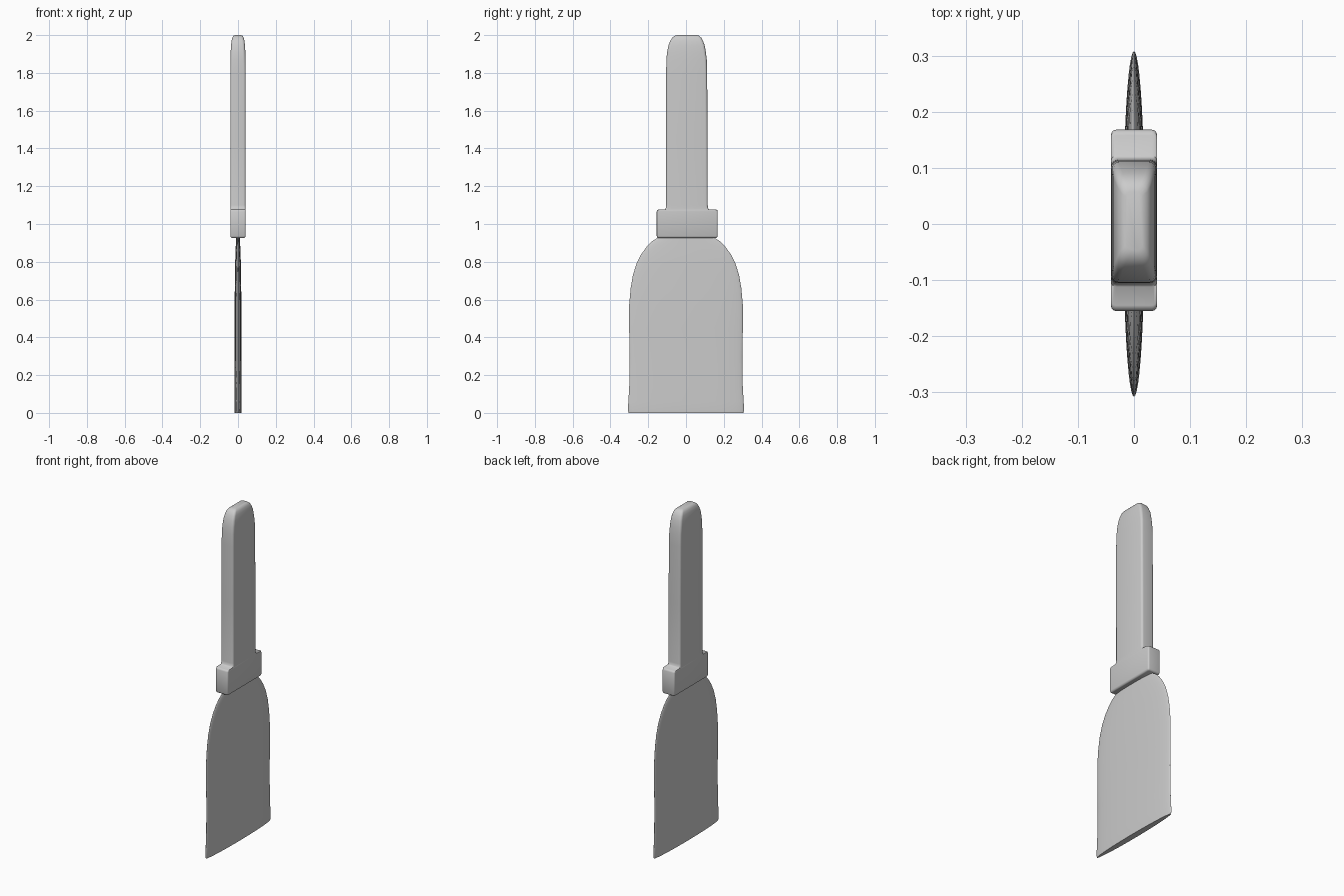
import bpy, bmesh, math


def rounded_rect(z, y0, y1, hx, r, n=5):
    """Horizontal ring: rectangle with rounded corners."""
    ring = []
    corners = [(hx - r, y1 - r), (-hx + r, y1 - r), (-hx + r, y0 + r), (hx - r, y0 + r)]
    for c, (cx, cy) in enumerate(corners):
        for i in range(n):
            a = math.pi / 2 * (c + i / (n - 1))
            ring.append((cx + r * math.cos(a), cy + r * math.sin(a), z))
    return ring


def ellipse(z, hx, hy, n=48):
    """Horizontal ring: thin ellipse."""
    return [(hx * math.cos(2 * math.pi * i / n), hy * math.sin(2 * math.pi * i / n), z)
            for i in range(n)]


def loft(name, rings, angle):
    """Skin a stack of equal-sized rings and cap both ends."""
    bm = bmesh.new()
    rows = [[bm.verts.new(p) for p in ring] for ring in rings]
    n = len(rows[0])
    for a, b in zip(rows, rows[1:]):
        for i in range(n):
            j = (i + 1) % n
            bm.faces.new((a[i], a[j], b[j], b[i]))
    bm.faces.new(rows[0][::-1])
    bm.faces.new(rows[-1])
    bmesh.ops.recalc_face_normals(bm, faces=bm.faces)
    mesh = bpy.data.meshes.new(name)
    bm.to_mesh(mesh)
    bm.free()
    ob = bpy.data.objects.new(name, mesh)
    bpy.context.collection.objects.link(ob)
    bpy.ops.object.select_all(action='DESELECT')
    ob.select_set(True)
    bpy.context.view_layer.objects.active = ob
    bpy.ops.object.shade_smooth_by_angle(angle=math.radians(angle))
    return ob


# Blade: lens-shaped section, shoulders narrowing into the collar
blade = [(0.0, 0.018, 0.303), (0.015, 0.019, 0.308), (0.06, 0.019, 0.305),
         (0.15, 0.019, 0.300), (0.3, 0.018, 0.298), (0.45, 0.018, 0.301),
         (0.57, 0.018, 0.301), (0.66, 0.017, 0.293), (0.73, 0.016, 0.281),
         (0.79, 0.015, 0.262), (0.84, 0.014, 0.237), (0.88, 0.012, 0.208),
         (0.91, 0.011, 0.178), (0.93, 0.010, 0.145), (0.96, 0.009, 0.12)]
loft("blade", [ellipse(*row) for row in blade], 40)

# Collar and handle: one continuous body (z, y min, y max, half depth, corner radius)
handle = [(0.926, -0.146, 0.159, 0.033, 0.006), (0.929, -0.152, 0.165, 0.038, 0.008),
          (0.936, -0.155, 0.168, 0.041, 0.009), (1.066, -0.155, 0.168, 0.041, 0.009),
          (1.074, -0.152, 0.165, 0.041, 0.009), (1.077, -0.145, 0.158, 0.041, 0.009),
          (1.078, -0.112, 0.122, 0.041, 0.010), (1.084, -0.107, 0.117, 0.041, 0.011),
          (1.1, -0.105, 0.115, 0.041, 0.012), (1.45, -0.105, 0.114, 0.041, 0.012),
          (1.80, -0.105, 0.112, 0.041, 0.012), (1.87, -0.104, 0.110, 0.040, 0.013),
          (1.91, -0.100, 0.105, 0.039, 0.014), (1.945, -0.093, 0.099, 0.037, 0.014),
          (1.97, -0.083, 0.090, 0.034, 0.014), (1.986, -0.073, 0.081, 0.030, 0.014),
          (1.996, -0.061, 0.070, 0.024, 0.013), (2.0, -0.048, 0.058, 0.015, 0.010)]
loft("handle", [rounded_rect(*row) for row in handle], 50)
